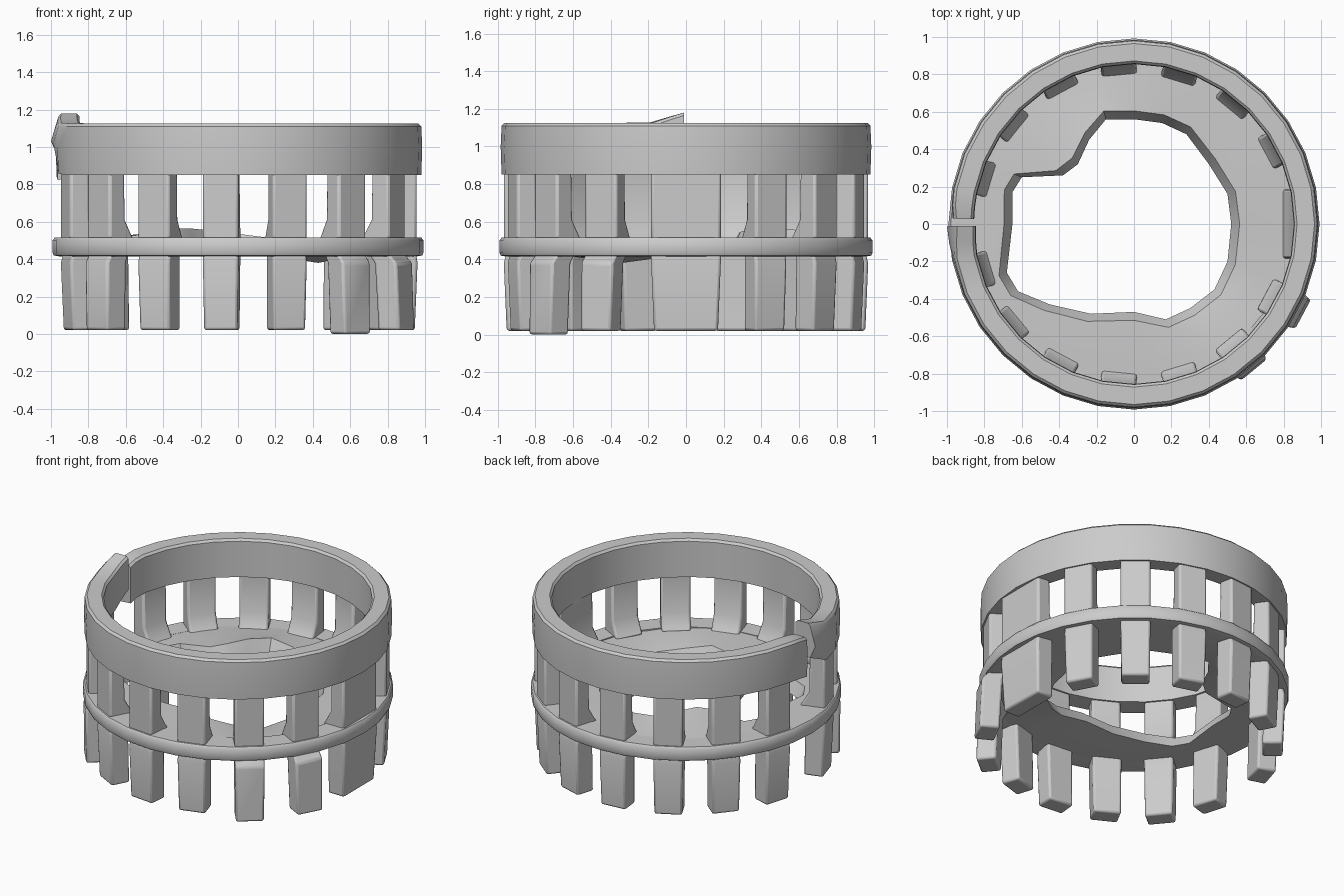
import bpy, bmesh, math

if "Cube" in bpy.data.objects:
    bpy.data.objects.remove(bpy.data.objects["Cube"])

def finish(name, bm, bevel=0.0, angle=40):
    bmesh.ops.recalc_face_normals(bm, faces=bm.faces)
    me = bpy.data.meshes.new(name)
    bm.to_mesh(me)
    bm.free()
    ob = bpy.data.objects.new(name, me)
    bpy.context.collection.objects.link(ob)
    if bevel:
        m = ob.modifiers.new("soft_edges", 'BEVEL')
        m.width, m.segments, m.limit_method = bevel, 2, 'ANGLE'
    bpy.ops.object.select_all(action='DESELECT')
    bpy.context.view_layer.objects.active = ob
    ob.select_set(True)
    bpy.ops.object.shade_smooth_by_angle(angle=math.radians(angle))
    return ob

def sweep(name, sections, closed, angle=40):
    """Join equal-sized closed cross-sections, capping the ends if open."""
    bm = bmesh.new()
    rows = [[bm.verts.new(p) for p in s] for s in sections]
    n, k = len(rows), len(rows[0])
    for i in range(n if closed else n - 1):
        a, b = rows[i], rows[(i + 1) % n]
        for j in range(k):
            bm.faces.new((a[j], b[j], b[(j + 1) % k], a[(j + 1) % k]))
    if not closed:
        bm.faces.new(rows[0])
        bm.faces.new(rows[-1])
    return finish(name, bm, 0, angle)

def polar(deg, r, z):
    a = math.radians(deg)
    return (r * math.cos(a), r * math.sin(a), z)

# Broken upper band, split at the -x side
profile = [(.855, .86), (.98, .85), (.985, 1.0), (.98, 1.11), (.965, 1.125),
           (.872, 1.125), (.858, 1.11)]
angles = [-179.3, -174] + [-168.75 + 11.25 * i for i in range(31)] + [174, 178.3]
sections = []
for a in angles:
    row = []
    for r, z in profile:
        if a < -168:                       # lifted, jagged end
            t = min(1, (-168 - a) / 11)
            z += t * (.055 if z > 1.05 else .03)
            r += t * (.015 if .99 < z < 1.06 and r > .9 else -.02 if r > .96 else -.01)
            if z < .95:
                z += .06 * t
        elif a > 172:                      # sagging end
            t = (a - 172) / 6
            z -= .025 * t
            r -= .015 * t if r > .9 else 0
        row.append(polar(a, r, z))
    sections.append(row)
sweep("upper_band", sections, False)

# Middle ring
ring = [(.84, .43), (.955, .415), (.985, .42), (.992, .435), (.992, .50),
        (.98, .515), (.84, .515)]
sweep("middle_ring", [[polar(360 / 32 * i, r, z) for r, z in ring]
                      for i in range(32)], True)

# Broken floor with a ragged hole: hole outline and edge height
hole = [(.52, 0, 0), (.5, .16, 0), (.4, .32, 0), (.28, .48, 0), (.15, .54, 0), (0, .56, .02),
        (-.15, .56, .04), (-.24, .45, .05), (-.3, .32, .05), (-.38, .26, .03),
        (-.6, .25, 0), (-.65, .17, 0), (-.65, 0, 0), (-.68, -.26, 0), (-.62, -.36, 0),
        (-.45, -.43, 0), (-.23, -.48, 0), (0, -.47, 0), (.17, -.51, 0),
        (.3, -.45, -.03), (.43, -.35, -.05), (.5, -.2, -.03)]
sections = []
for x, y, dz in hole:
    a, r = math.degrees(math.atan2(y, x)), math.hypot(x, y)
    mid = (r + .9) / 2
    sections.append([polar(a, *p) for p in (
        (.9, .425), (mid, .425 + dz / 3), (r, .43 + dz),
        (r + .045, .515 + dz), (mid, .515 + dz / 3), (.9, .51))])
sweep("broken_floor", sections, True)

def pillar(name, deg, levels):
    """levels: (z, inner radius, outer radius, half width)"""
    bm = bmesh.new()
    a = math.radians(deg)
    c, s = math.cos(a), math.sin(a)
    rows = []
    for z, r0, r1, w in levels:
        pts = ((r0, -w), (r1, -w), (r1, w), (r0, w))
        rows.append([bm.verts.new((r * c - t * s, r * s + t * c, z)) for r, t in pts])
    for lo, hi in zip(rows, rows[1:]):
        for j in range(4):
            k = (j + 1) % 4
            bm.faces.new((lo[j], lo[k], hi[k], hi[j]))
    bm.faces.new(rows[0])
    bm.faces.new(rows[-1])
    finish(name, bm, .014)

# Pillars, mirrored across the x axis
for side in (-1, 1):
    for i in range(7):
        deg = side * (28.1 + 22.5 * i)
        tag = f"{'front' if side < 0 else 'back'}_{i}"
        pillar("upper_pillar_" + tag, deg, [
            (.50, .79, .965, .095), (.53, .81, .965, .095),
            (.61, .855, .965, .095), (.87, .86, .965, .095)])
        # A few lower pillars are knocked outwards
        push = {(-1, 0): .075, (-1, 1): .06, (-1, 5): .03}.get((side, i), 0)
        z0 = 0.0 if (side, i) == (-1, 1) else .02
        pillar("lower_pillar_" + tag, deg, [
            (z0, .82 + push, .95 + push, .09),
            (.38, .83 + push * .6, .965 + push * .6, .095),
            (.44, .83, .95, .095)])

# Wide solid pier at the +x side
pillar("wide_pier_upper", 0, [(.50, .79, .955, .185), (.61, .85, .955, .185),
                              (.87, .855, .955, .185)])
pillar("wide_pier_lower", 0, [(.02, .82, .945, .17), (.38, .83, .96, .185),
                              (.44, .83, .95, .185)])
